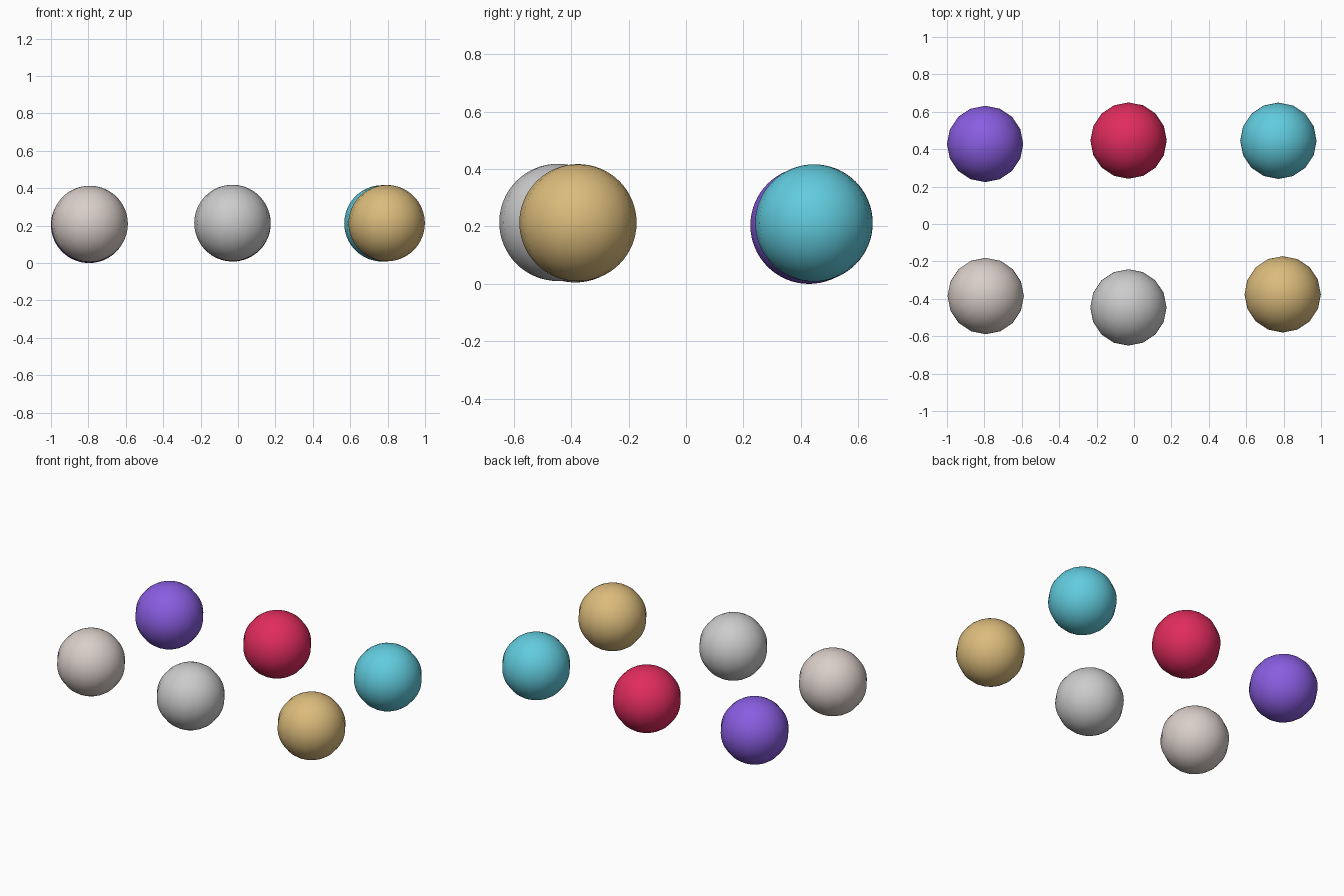
import bpy

if "Cube" in bpy.data.objects:
    bpy.data.objects.remove(bpy.data.objects["Cube"])

RADIUS = 0.204


def ball(name, location, color=None):
    """Smooth ball with a 16-sided equator and finely divided meridians."""
    bpy.ops.mesh.primitive_uv_sphere_add(
        segments=16, ring_count=32, radius=RADIUS, location=location)
    obj = bpy.context.object
    obj.name = name
    bpy.ops.object.shade_smooth()
    if color:
        mat = bpy.data.materials.new(name + "_paint")
        mat.diffuse_color = (*color, 1.0)
        mat.use_nodes = True
        mat.node_tree.nodes["Principled BSDF"].inputs["Base Color"].default_value = mat.diffuse_color
        obj.data.materials.append(mat)
    return obj


# back row
ball("purple_ball", (-0.796, 0.428, 0.204), (0.25, 0.11, 0.75))
ball("red_ball", (-0.029, 0.446, 0.212), (0.75, 0.025, 0.11))
ball("cyan_ball", (0.772, 0.445, 0.212), (0.12, 0.60, 0.73))

# front row
ball("beige_ball", (-0.793, -0.385, 0.209), (0.70, 0.62, 0.58))
ball("grey_ball", (-0.030, -0.446, 0.214))
ball("gold_ball", (0.795, -0.376, 0.213), (0.71, 0.50, 0.20))
